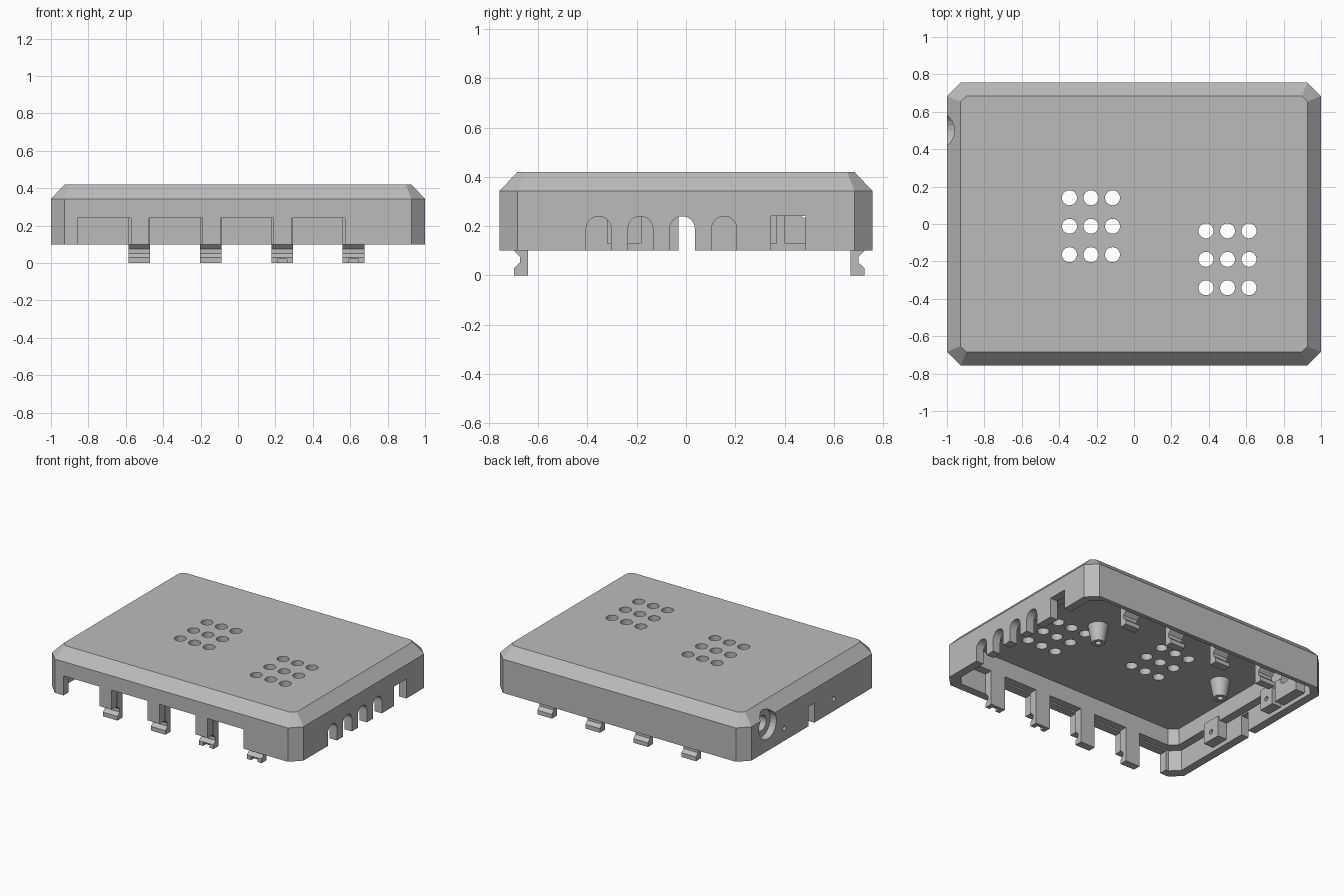
import bpy, bmesh, math

cube = bpy.data.objects.get("Cube")
if cube:
    bpy.data.objects.remove(cube, do_unlink=True)

grey = bpy.data.materials.new("plain grey")
grey.use_nodes = True
COLOUR = (0.5, 0.5, 0.5, 1)
grey.diffuse_color = COLOUR
next(n for n in grey.node_tree.nodes if n.type == 'BSDF_PRINCIPLED').inputs["Base Color"].default_value = COLOUR


def finish(bm, name):
    bmesh.ops.recalc_face_normals(bm, faces=bm.faces)
    mesh = bpy.data.meshes.new(name)
    bm.to_mesh(mesh)
    bm.free()
    mesh.materials.append(grey)
    obj = bpy.data.objects.new(name, mesh)
    bpy.context.collection.objects.link(obj)
    return obj


def loft(bm, rings):
    """Closed skin through equal-length rings, capped at both ends."""
    rows = [[bm.verts.new(p) for p in ring] for ring in rings]
    n = len(rows[0])
    for a, b in zip(rows, rows[1:]):
        for i in range(n):
            j = (i + 1) % n
            bm.faces.new((a[i], a[j], b[j], b[i]))
    bm.faces.new(rows[0])
    bm.faces.new(rows[-1])


def prism(bm, profile, axis, start, end):
    """Extrude a (y, z) profile along x, or an (x, y) profile along z."""
    place = (lambda p, t: (t, *p)) if axis == 'x' else (lambda p, t: (*p, t))
    loft(bm, [[place(p, t) for p in profile] for t in (start, end)])


def rect(u0, u1, v0, v1):
    return [(u0, v0), (u1, v0), (u1, v1), (u0, v1)]


def circle(u, v, r, n=24):
    return [(u + r * math.cos(i * math.tau / n), v + r * math.sin(i * math.tau / n)) for i in range(n)]


def octagon(x0, x1, y0, y1, c, z):
    return [(x0 + c, y0, z), (x1 - c, y0, z), (x1, y0 + c, z), (x1, y1 - c, z),
            (x1 - c, y1, z), (x0 + c, y1, z), (x0, y1 - c, z), (x0, y0 + c, z)]


def boolean(target, bm, operation):
    tool = finish(bm, "helper")
    tool.hide_render = True
    mod = target.modifiers.new(operation, 'BOOLEAN')
    mod.operation, mod.object, mod.solver = operation, tool, 'EXACT'
    mod.use_self = True
    bpy.context.view_layer.objects.active = target
    bpy.ops.object.modifier_apply(modifier=mod.name)
    bpy.data.objects.remove(tool, do_unlink=True)


BOTTOM, LEDGE, CEILING, SHOULDER, TOP = 0.1, 0.25, 0.37, 0.343, 0.42
CLIPS = [-0.528 + 0.382 * i for i in range(4)]

# Lid shell: ceiling, stepped inner wall, rim and chamfered outside
bm = bmesh.new()
upper = (-0.88, 0.88, -0.642, 0.666, 0.05)
lower = (-0.94, 0.94, -0.698, 0.727, 0.06)
outer = (-1, 1, -0.757, 0.757, 0.073)
loft(bm, [octagon(*upper, CEILING), octagon(*upper, LEDGE),
          octagon(*lower, LEDGE), octagon(*lower, BOTTOM),
          octagon(*outer, BOTTOM), octagon(*outer, SHOULDER),
          octagon(-0.927, 0.927, -0.684, 0.684, 0.03, TOP)])
shell = finish(bm, "lid_shell")

# Blocks inside the right wall, around its openings
bm = bmesh.new()
for y0, y1 in ((-0.32, -0.18), (0.25, 0.37), (0.4, 0.61)):
    prism(bm, rect(y0, y1, 0.13, 0.28), 'x', -0.96, -0.865)
boolean(shell, bm, 'UNION')

# Openings
bm = bmesh.new()
for cx, cy in ((-0.23, -0.012), (0.5, -0.189)):          # vent holes
    for i in (-1, 0, 1):
        for j in (-1, 0, 1):
            prism(bm, circle(cx + 0.115 * i, cy + 0.152 * j, 0.04), 'z', 0.3, 0.5)
for c in CLIPS:                                           # front wall slots
    prism(bm, rect(c - 0.33, c - 0.045, -0.8, -0.685), 'z', 0.05, 0.24)
for i in range(4):                                        # cable arches
    y = -0.355 + 0.17 * i
    arch = [(y - 0.051, 0.05), (y + 0.051, 0.05)]
    arch += [(y + 0.051 * math.cos(a), 0.189 + 0.051 * math.sin(a))
             for a in (math.pi * k / 12 for k in range(13))]
    prism(bm, arch, 'x', 0.8, 1.1)
prism(bm, rect(0.345, 0.485, 0.05, 0.24), 'x', 0.8, 1.1)   # socket slot
prism(bm, rect(-0.03, 0.037, 0.05, 0.24), 'x', -1.1, -0.8)  # switch slot
for y in (-0.25, 0.31):                                   # screw holes
    prism(bm, circle(y, 0.19, 0.017, 12), 'x', -1.1, -0.8)
jack = [(-1.1, 0.1), (-0.95, 0.1), (-0.95, 0.055), (-0.8, 0.055)]
loft(bm, [[(x, *p) for p in circle(0.5, 0.285, r)] for x, r in jack])
boolean(shell, bm, 'DIFFERENCE')

# Snap clips along the front and back
hook = [(0, 0), (0.056, 0), (0.056, 0.03), (0.032, 0.052), (0.032, 0.075),
        (0.056, 0.1), (0.06, 0.1), (0.06, 0.28), (0, 0.28)]
for name, base, side in (("front_clips", -0.642, -1), ("back_clips", 0.668, 1)):
    bm = bmesh.new()
    for c in CLIPS:
        prism(bm, [(base + side * y, z) for y, z in hook], 'x', c - 0.058, c + 0.058)
    clips = finish(bm, name)
    if side < 0:
        bm = bmesh.new()
        for c in CLIPS[2:]:
            prism(bm, rect(c - 0.025, c + 0.025, -0.72, -0.665), 'z', -0.02, 0.022)
        boolean(clips, bm, 'DIFFERENCE')

# Tapered hollow posts under the ceiling
for name, x, y in (("left_post", 0.38, 0.09), ("right_post", -0.69, 0.05)):
    bm = bmesh.new()
    steps = [(0.07, 0.385), (0.045, 0.245), (0.02, 0.245), (0.02, 0.32)]
    loft(bm, [[(*p, z) for p in circle(x, y, r)] for r, z in steps])
    post = finish(bm, name)
    bpy.ops.object.select_all(action='DESELECT')
    post.select_set(True)
    bpy.context.view_layer.objects.active = post
    bpy.ops.object.shade_smooth_by_angle(angle=math.radians(30))
